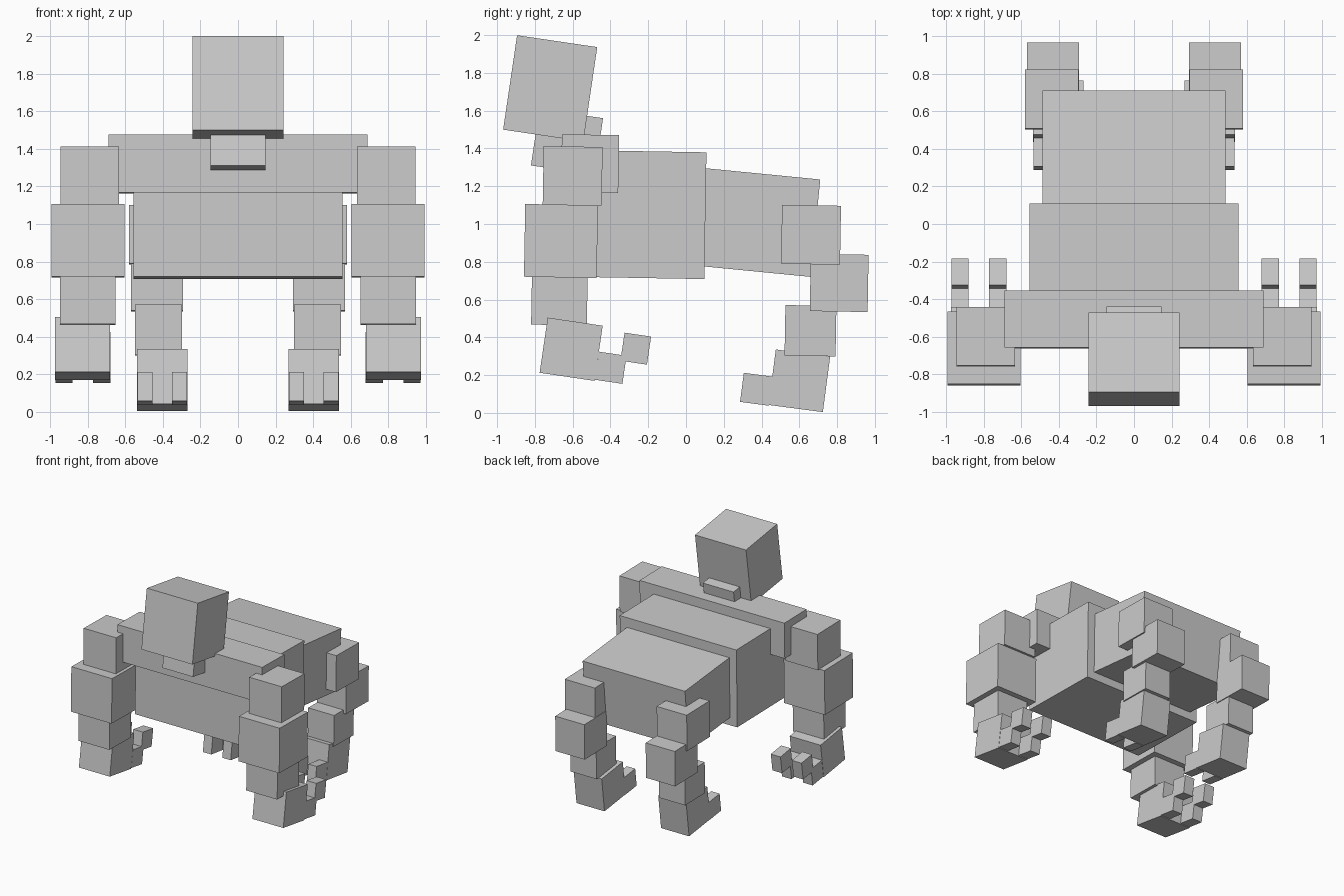
import bpy
from math import radians

cube = bpy.data.objects.get("Cube")
if cube:
    bpy.data.objects.remove(cube, do_unlink=True)

# Single flat colour
GREY = (0.6, 0.6, 0.6, 1.0)
mat = bpy.data.materials.new("light grey")
mat.use_nodes = True
mat.diffuse_color = GREY
mat.node_tree.nodes["Principled BSDF"].inputs["Base Color"].default_value = GREY


def box(name, centre, size, tilt=1.0):
    """Box of the given size, tilted nose-up by tilt degrees about x."""
    bpy.ops.mesh.primitive_cube_add(size=1, location=centre,
                                    rotation=(radians(-tilt), 0, 0))
    ob = bpy.context.object
    ob.name = name
    ob.scale = size
    ob.data.materials.append(mat)
    return ob


def pair(name, centre, size, tilt=1.0):
    """The same box on the left (+x) and right (-x)."""
    x, y, z = centre
    box("left_" + name, (x, y, z), size, tilt)
    box("right_" + name, (-x, y, z), size, tilt)


# Head and trunk
box("head", (0, -0.719, 1.718), (0.486, 0.429, 0.505), 8.4)
box("neck", (0, -0.63, 1.435), (0.292, 0.341, 0.303), 8.4)
box("shoulder_bar", (0, -0.508, 1.319), (1.38, 0.303, 0.307))
box("chest", (0, -0.25, 1.05), (1.112, 0.705, 0.671))
box("abdomen", (0, 0.337, 1.012), (0.976, 0.70, 0.518), 5.6)

# Front limbs
pair("shoulder", (0.789, -0.60, 1.255), (0.31, 0.312, 0.31))
pair("upper_arm", (0.799, -0.662, 0.91), (0.388, 0.385, 0.385))
pair("forearm", (0.80, -0.67, 0.61), (0.295, 0.295, 0.29))
pair("hand", (0.827, -0.608, 0.337), (0.294, 0.294, 0.295), 8.4)
for label, x in (("inner", 0.725), ("outer", 0.926)):
    pair(label + "_finger_base", (x, -0.399, 0.239), (0.092, 0.148, 0.15), 8.4)
    pair(label + "_finger_tip", (x, -0.266, 0.34), (0.092, 0.142, 0.15), 8.4)

# Hind limbs
pair("hip", (0.438, 0.662, 0.943), (0.286, 0.312, 0.312))
pair("thigh", (0.431, 0.811, 0.688), (0.278, 0.306, 0.303))
pair("shin", (0.423, 0.659, 0.435), (0.248, 0.27, 0.267))
pair("foot", (0.403, 0.60, 0.17), (0.267, 0.29, 0.296), 7.5)
for label, x in (("inner", 0.31), ("outer", 0.495)):
    pair(label + "_toe", (x, 0.373, 0.125), (0.08, 0.155, 0.155), 7.5)
